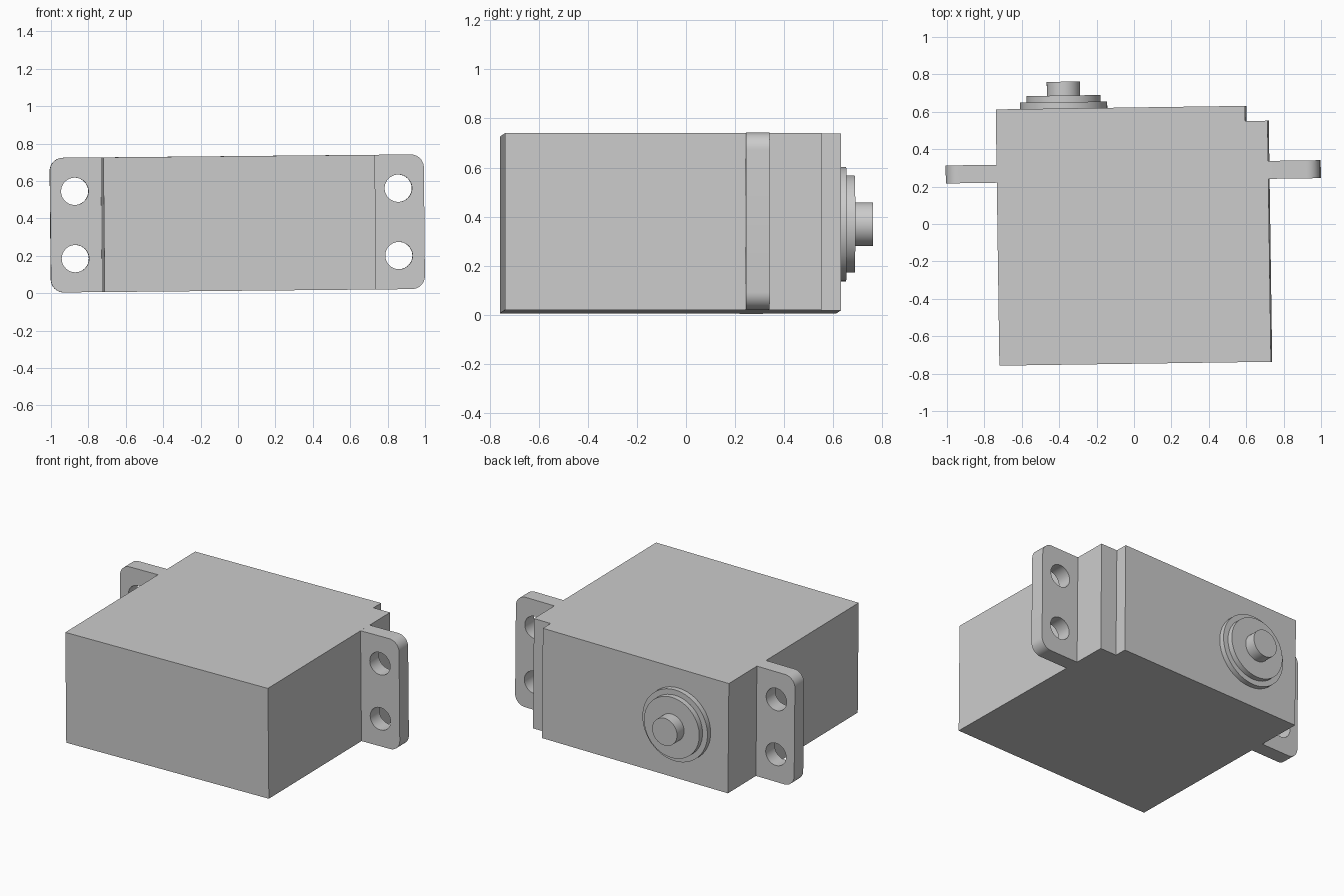
import bpy, bmesh
from math import pi
from mathutils import Matrix, Vector

if "Cube" in bpy.data.objects:
    bpy.data.objects.remove(bpy.data.objects["Cube"])

HALF = 0.36                      # half height of case and flanges
FLANGE_Y = (0.231, 0.327)
# The whole part sits very slightly turned
POSE = Matrix.Translation((-0.003, 0, 0.373)) @ Matrix.Rotation(0.0142, 4, 'Z') @ Matrix.Rotation(-0.0095, 4, 'Y')

grey = bpy.data.materials.new("plain_grey")
grey.use_nodes = True
colour = (0.6, 0.6, 0.6, 1)
grey.diffuse_color = colour
grey.node_tree.nodes["Principled BSDF"].inputs["Base Color"].default_value = colour


def finish(bm, name):
    """Turn a bmesh into a posed, shaded object."""
    bmesh.ops.recalc_face_normals(bm, faces=bm.faces)
    mesh = bpy.data.meshes.new(name)
    bm.to_mesh(mesh)
    bm.free()
    mesh.materials.append(grey)
    obj = bpy.data.objects.new(name, mesh)
    bpy.context.collection.objects.link(obj)
    obj.matrix_world = POSE
    bpy.ops.object.select_all(action='DESELECT')
    obj.select_set(True)
    bpy.context.view_layer.objects.active = obj
    bpy.ops.object.shade_smooth_by_angle(angle=pi / 6)
    return obj


def prism(points, direction):
    """Extrude a closed outline along a direction."""
    bm = bmesh.new()
    face = bm.faces.new([bm.verts.new(p) for p in points])
    ext = bmesh.ops.extrude_face_region(bm, geom=[face])
    moved = [g for g in ext["geom"] if isinstance(g, bmesh.types.BMVert)]
    bmesh.ops.translate(bm, verts=moved, vec=direction)
    return bm


def cylinder(bm, x, z, radius, y0, y1, segments=64):
    """Add a cylinder lying along y."""
    place = Matrix.Translation((x, (y0 + y1) / 2, z)) @ Matrix.Rotation(pi / 2, 4, 'X')
    bmesh.ops.create_cone(bm, cap_ends=True, segments=segments, radius1=radius,
                          radius2=radius, depth=y1 - y0, matrix=place)


# Case with a notch at the back left corner
outline = [(-0.724, -0.747), (0.728, -0.747), (0.728, 0.542),
           (0.609, 0.542), (0.609, 0.623), (-0.724, 0.623)]
finish(prism([(x, y, -HALF) for x, y in outline], (0, 0, 2 * HALF)), "case")

# Mounting flanges with rounded outer corners and two screw holes each
y0, y1 = FLANGE_Y
for side, name, inner in ((1, "left", 0.728), (-1, "right", 0.724)):
    tip = side * 1.0 + 0.003
    corners = [(side * inner, -HALF), (tip, -HALF), (tip, HALF), (side * inner, HALF)]
    bm = prism([(x, y0, z) for x, z in corners], (0, y1 - y0, 0))
    rounded = [e for e in bm.edges if all(abs(v.co.x - tip) < 0.001 for v in e.verts)
               and abs(e.verts[0].co.y - e.verts[1].co.y) > 0.01]
    bmesh.ops.bevel(bm, geom=rounded, offset=0.07, segments=10, profile=0.5, affect='EDGES')
    flange = finish(bm, name + "_flange")

    holes = bmesh.new()
    for z in (-0.18, 0.18):
        cylinder(holes, side * 0.865, z, 0.073, y0 - 0.1, y1 + 0.1, 48)
    cutter = finish(holes, name + "_hole_cutter")
    cutter.hide_render = True
    cutter.hide_viewport = True
    cut = flange.modifiers.new("screw_holes", 'BOOLEAN')
    cut.operation = 'DIFFERENCE'
    cut.solver = 'EXACT'
    cut.object = cutter
    # Apply the cut, then discard the cutter
    flange.select_set(True)
    bpy.context.view_layer.objects.active = flange
    bpy.ops.object.modifier_apply(modifier=cut.name)
    bpy.data.objects.remove(cutter)
    bpy.ops.object.shade_smooth_by_angle(angle=pi / 6)

# Stepped boss and output shaft on the back
for name, radius, start, end in (("boss_base", 0.233, 0.623, 0.657),
                                 ("boss_step", 0.198, 0.657, 0.692),
                                 ("output_shaft", 0.089, 0.692, 0.766)):
    bm = bmesh.new()
    cylinder(bm, -0.364, 0, radius, start, end)
    finish(bm, name)
